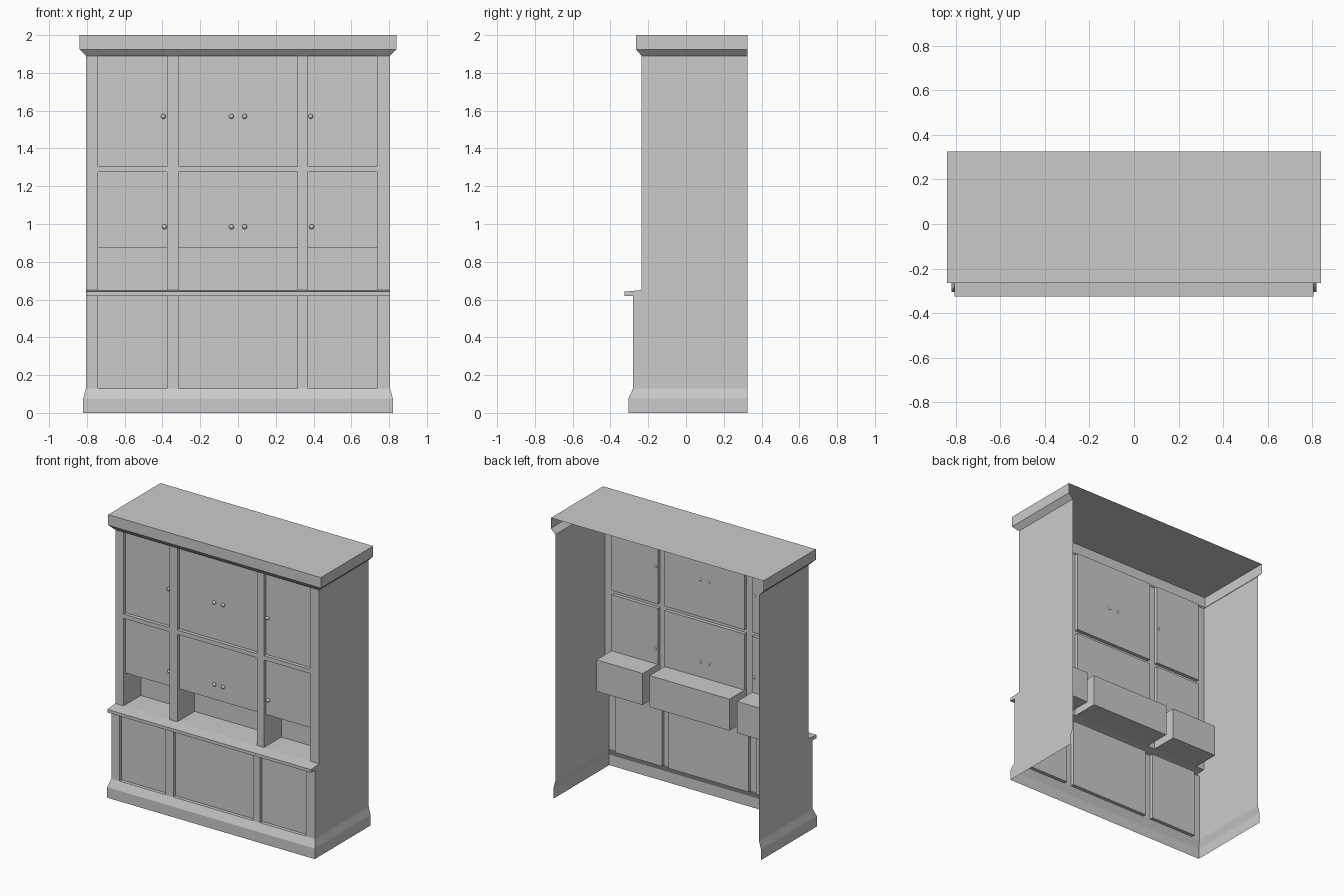
import bpy, bmesh
from mathutils import Vector

cube = bpy.data.objects.get("Cube")
if cube:
    bpy.data.objects.remove(cube)

grey = bpy.data.materials.new("grey_paint")
grey.use_nodes = True
colour = (0.6, 0.6, 0.6, 1)
grey.diffuse_color = colour
grey.node_tree.nodes["Principled BSDF"].inputs["Base Color"].default_value = colour

BACK = 0.325      # open rear edge
UPPER = -0.235    # upper frame plane
LOWER = -0.28     # lower frame plane
RECESS = 0.025    # how far doors sit behind the frame
NICHE = -0.04     # rear of the niches
X, Y, Z = Vector((1, 0, 0)), Vector((0, 1, 0)), Vector((0, 0, 1))


def finish(name, bm):
    bmesh.ops.remove_doubles(bm, verts=bm.verts, dist=0.0001)
    mesh = bpy.data.meshes.new(name)
    bm.to_mesh(mesh)
    bm.free()
    mesh.materials.append(grey)
    ob = bpy.data.objects.new(name, mesh)
    bpy.context.collection.objects.link(ob)
    return ob


def quad(bm, pts, facing):
    """Add one flat face turned towards the given direction."""
    face = bm.faces.new([bm.verts.new(p) for p in pts])
    face.normal_update()
    if face.normal.dot(facing) < 0:
        face.normal_flip()


def wall(bm, x0, x1, z0, z1, y):
    quad(bm, [(x0, y, z0), (x1, y, z0), (x1, y, z1), (x0, y, z1)], -Y)


def side(bm, x, y0, y1, z0, z1, facing):
    quad(bm, [(x, y0, z0), (x, y1, z0), (x, y1, z1), (x, y0, z1)], facing)


def shelf(bm, x0, x1, y0, y1, z, facing):
    quad(bm, [(x0, y0, z), (x1, y0, z), (x1, y1, z), (x0, y1, z)], facing)


def wrap(name, profile):
    """Carry a (half width, front y, z) profile round the front and both ends."""
    bm = bmesh.new()
    for (w0, f0, z0), (w1, f1, z1) in zip(profile, profile[1:]):
        up = Z if f1 > f0 else -Z
        quad(bm, [(-w0, f0, z0), (w0, f0, z0), (w1, f1, z1), (-w1, f1, z1)],
             -Y + up * 0.5)
        if z1 > z0:
            for s in (-1, 1):
                quad(bm, [(s * w0, f0, z0), (s * w0, BACK, z0),
                          (s * w1, BACK, z1), (s * w1, f1, z1)], X * s)
    return bm


columns = [(-0.74, -0.375), (-0.315, 0.315), (0.37, 0.735)]
HALF = 0.805
stiles = [(-HALF, -0.74), (-0.375, -0.315), (0.315, 0.37), (0.735, HALF)]


def recess(bm, x0, x1, z0, z1, y0, y1, floor=True, top=True):
    wall(bm, x0, x1, z0, z1, y1)
    side(bm, x0, y0, y1, z0, z1, X)
    side(bm, x1, y0, y1, z0, z1, -X)
    if floor:
        shelf(bm, x0, x1, y0, y1, z0, Z)
    if top:
        shelf(bm, x0, x1, y0, y1, z1, -Z)


# Plinth with sloped top
finish("plinth", wrap("plinth", [(0.82, -0.305, 0), (0.82, -0.305, 0.075),
                                 (HALF, LOWER, 0.13)]))

# Projecting counter
finish("counter", wrap("counter", [(HALF, LOWER, 0.62), (HALF, -0.325, 0.62),
                                   (HALF, -0.325, 0.642), (HALF, UPPER, 0.65)]))

# Cornice and top board
bm = wrap("cornice", [(HALF, UPPER, 1.89), (0.84, -0.265, 1.925), (0.84, -0.265, 2)])
shelf(bm, -0.84, 0.84, -0.265, BACK, 2, Z)
finish("cornice", bm)

# End panels
for name, s in (("left_end_panel", 1), ("right_end_panel", -1)):
    bm = bmesh.new()
    side(bm, s * HALF, LOWER, BACK, 0.13, 0.62, X * s)
    side(bm, s * HALF, UPPER, BACK, 0.65, 1.89, X * s)
    finish(name, bm)

# Face frames
bm = bmesh.new()
for x0, x1 in stiles:
    wall(bm, x0, x1, 0.13, 0.62, LOWER)
finish("lower_frame", bm)
bm = bmesh.new()
for x0, x1 in stiles:
    wall(bm, x0, x1, 0.65, 1.89, UPPER)
for x0, x1 in columns:
    wall(bm, x0, x1, 1.275, 1.305, UPPER)
finish("upper_frame", bm)

# Recessed panels, doors and open niches
door = UPPER + RECESS
for label, (x0, x1) in zip(("right", "middle", "left"), columns):
    bm = bmesh.new()
    recess(bm, x0, x1, 0.13, 0.62, LOWER, LOWER + RECESS)
    finish(label + "_lower_panel", bm)
    bm = bmesh.new()
    recess(bm, x0, x1, 1.305, 1.89, UPPER, door)
    finish(label + "_top_door", bm)
    bm = bmesh.new()
    recess(bm, x0, x1, 0.875, 1.275, UPPER, door, floor=False)
    finish(label + "_middle_door", bm)
    bm = bmesh.new()
    recess(bm, x0, x1, 0.65, 0.875, UPPER, NICHE, top=False)
    shelf(bm, x0, x1, door, NICHE, 0.875, -Z)
    finish(label + "_niche", bm)

# Round door knobs
for row, z, xs in (("top", 1.57, (-0.395, -0.035, 0.035, 0.385)),
                   ("middle", 0.985, (-0.39, -0.035, 0.035, 0.39))):
    for i, x in enumerate(xs):
        bm = bmesh.new()
        bmesh.ops.create_uvsphere(bm, u_segments=12, v_segments=8, radius=0.013)
        bmesh.ops.translate(bm, verts=bm.verts, vec=(x, door - 0.008, z))
        for f in bm.faces:
            f.smooth = True
        finish(f"{row}_knob_{i + 1}", bm)
